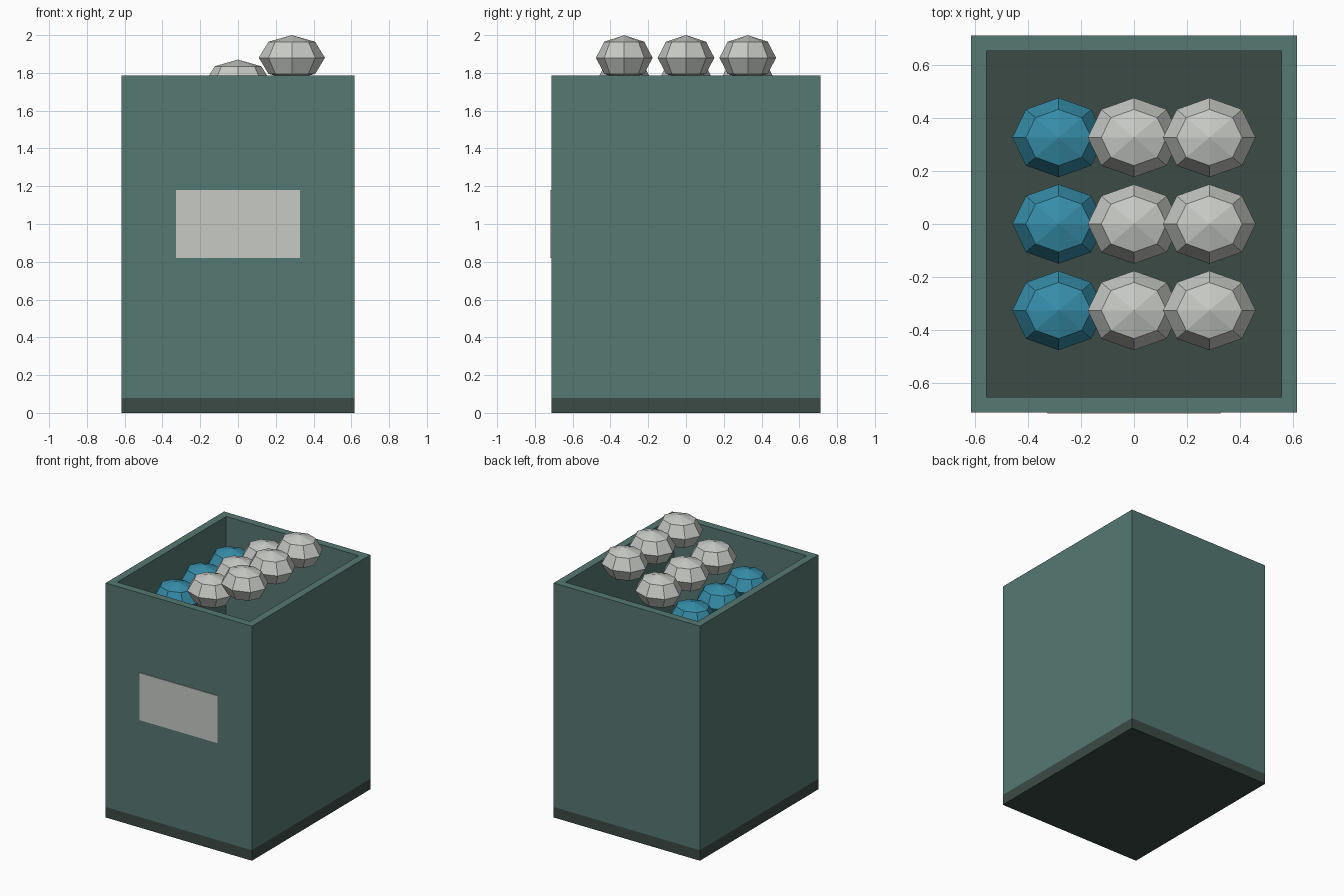
import bpy
import bmesh
from mathutils import Matrix

old = bpy.data.objects.get("Cube")
if old:
    bpy.data.objects.remove(old)


def material(name, rgb):
    mat = bpy.data.materials.new(name)
    mat.use_nodes = True
    mat.diffuse_color = (*rgb, 1)
    mat.node_tree.nodes["Principled BSDF"].inputs["Base Color"].default_value = (*rgb, 1)
    return mat


GREEN = material("muted green", (0.093, 0.188, 0.165))
DARK = material("dark green", (0.045, 0.069, 0.060))
PALE = material("pale grey", (0.57, 0.59, 0.56))
BLUE = material("blue", (0.037, 0.27, 0.40))


def finish(name, bm, mat):
    mesh = bpy.data.meshes.new(name)
    bm.to_mesh(mesh)
    bm.free()
    mesh.materials.append(mat)
    obj = bpy.data.objects.new(name, mesh)
    bpy.context.collection.objects.link(obj)
    return obj


def box(name, center, size, mat):
    bm = bmesh.new()
    bmesh.ops.create_cube(bm, size=1, matrix=Matrix.LocRotScale(center, None, size))
    return finish(name, bm, mat)


def ball(name, center, radii, mat):
    bm = bmesh.new()
    bmesh.ops.create_uvsphere(bm, u_segments=8, v_segments=4, radius=1,
                              matrix=Matrix.LocRotScale(center, None, radii))
    return finish(name, bm, mat)


HX, HY, TOP, BASE, WALL = 0.616, 0.712, 1.785, 0.08, 0.058

# Base slab, which is also the inside floor
box("base", (0, 0, BASE / 2), (2 * HX, 2 * HY, BASE), DARK)

# Open body: a rectangular tube with a flat rim
bm = bmesh.new()
loops = []
for inset, z in ((0, BASE), (0, TOP), (WALL, TOP), (WALL, BASE)):
    x, y = HX - inset, HY - inset
    loops.append([bm.verts.new((sx * x, sy * y, z))
                  for sx, sy in ((-1, -1), (1, -1), (1, 1), (-1, 1))])
for a, b in zip(loops, loops[1:]):
    for i in range(4):
        j = (i + 1) % 4
        bm.faces.new((a[i], a[j], b[j], b[i]))
finish("bin_walls", bm, GREEN)

# Blank front label
box("front_label", (0, -HY - 0.002, 1.0), (0.655, 0.006, 0.36), PALE)

# Faceted contents, three rows rising towards the left side
for row, (x, z, mat) in enumerate(((-0.285, 1.62, BLUE), (0, 1.75, PALE), (0.285, 1.88, PALE))):
    for col in range(3):
        ball(f"bundle_{row + 1}_{col + 1}", (x, (col - 1) * 0.327, z), (0.175, 0.15, 0.12), mat)
